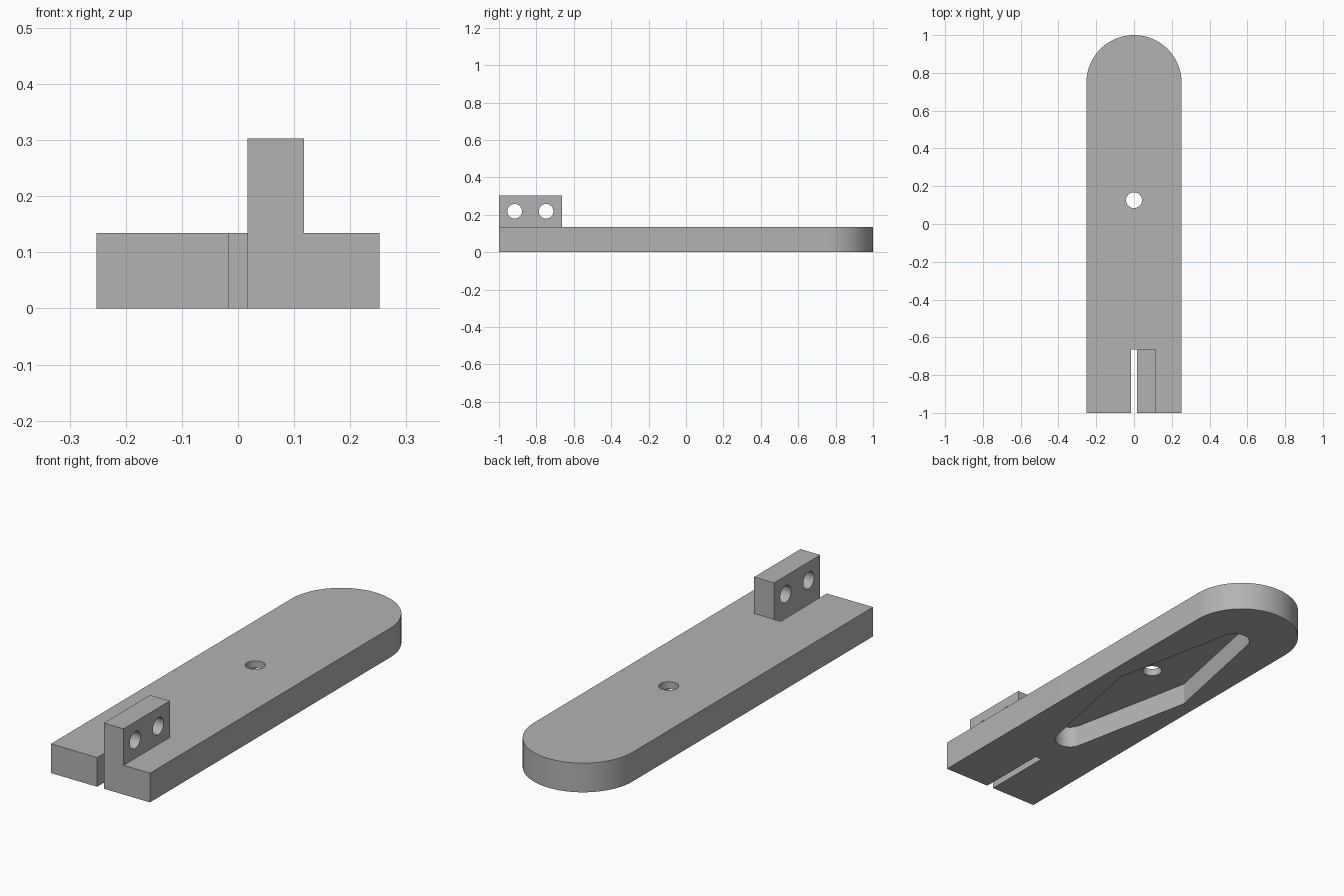
import bpy
import bmesh
from math import pi, cos, sin, atan2, acos, hypot, radians
from mathutils import Matrix

cube = bpy.data.objects.get("Cube")
if cube:
    bpy.data.objects.remove(cube, do_unlink=True)

U = 2 / 119                      # one design unit; the plate is 119 units long
WIDTH, THICK = 30 * U, 8 * U
HALF = WIDTH / 2
SLOT_END = -1 + 20 * U
HOLE_Y = 0.126

grey = bpy.data.materials.new("plain grey")
grey.use_nodes = True
colour = (0.45, 0.45, 0.45, 1)
grey.diffuse_color = colour
grey.node_tree.nodes["Principled BSDF"].inputs["Base Color"].default_value = colour


def add_object(name, bm):
    bmesh.ops.recalc_face_normals(bm, faces=bm.faces)
    mesh = bpy.data.meshes.new(name)
    bm.to_mesh(mesh)
    bm.free()
    mesh.materials.append(grey)
    obj = bpy.data.objects.new(name, mesh)
    bpy.context.collection.objects.link(obj)
    return obj


def prism(name, outline, z0, z1):
    """Extrude a closed xy outline from z0 to z1."""
    bm = bmesh.new()
    face = bm.faces.new([bm.verts.new((x, y, z0)) for x, y in outline])
    top = bmesh.ops.extrude_face_region(bm, geom=[face])["geom"]
    verts = [v for v in top if isinstance(v, bmesh.types.BMVert)]
    bmesh.ops.translate(bm, verts=verts, vec=(0, 0, z1 - z0))
    return add_object(name, bm)


def drill(name, centre, radius, depth, axis="Z"):
    bm = bmesh.new()
    turn = Matrix.Rotation(pi / 2 if axis == "X" else 0, 4, "Y")
    bmesh.ops.create_cone(bm, cap_ends=True, segments=48, radius1=radius,
                          radius2=radius, depth=depth,
                          matrix=Matrix.Translation(centre) @ turn)
    return add_object(name, bm)


def arc(cy, r, a0, a1, steps):
    angles = [a0 + (a1 - a0) * i / steps for i in range(steps + 1)]
    return [(r * cos(a), cy + r * sin(a)) for a in angles]


def combine(target, other, operation):
    """Apply a boolean and discard the helper."""
    mod = target.modifiers.new("boolean", "BOOLEAN")
    mod.operation = operation
    mod.solver = "EXACT"
    mod.object = other
    bpy.context.view_layer.objects.active = target
    bpy.ops.object.modifier_apply(modifier=mod.name)
    bpy.data.objects.remove(other, do_unlink=True)


# Plate with a rounded back end and a slot open at the front
outline = [(U, -1), (HALF, -1)] + arc(1 - HALF, HALF, 0, pi, 48)
outline += [(-HALF, -1), (-U, -1), (-U, SLOT_END), (U, SLOT_END)]
plate = prism("slotted_plate", outline, 0, THICK)

# Upright clamp tab beside the slot
tab = prism("clamp_tab", [(U, -1), (7 * U, -1), (7 * U, SLOT_END), (U, SLOT_END)],
            THICK, 18 * U)
for n in (5, 15):
    hole = drill("tab_hole_cutter", (4 * U, -1 + n * U, 13 * U), 0.039, 12 * U, "X")
    combine(tab, hole, "DIFFERENCE")
combine(plate, tab, "UNION")

# Diamond pocket underneath, with rounded front and back tips
reach, half_w, tip_r = 34 * U, 11 * U, 4 * U
start = acos(tip_r / hypot(reach, half_w)) - atan2(reach, half_w)
tip = arc(reach, tip_r, start, pi - start, 20)
diamond = [(half_w, 0)] + tip + [(-half_w, 0)] + [(-x, -y) for x, y in tip]
pocket = prism("pocket_cutter", [(x, y + HOLE_Y) for x, y in diamond], -0.05, 6 * U)
combine(plate, pocket, "DIFFERENCE")

# Pivot hole through the pocket roof
combine(plate, drill("pivot_cutter", (0, HOLE_Y, THICK), 2.5 * U, 0.2), "DIFFERENCE")

# Smooth the round walls, keep the edges crisp
bpy.ops.object.select_all(action="DESELECT")
plate.select_set(True)
bpy.context.view_layer.objects.active = plate
bpy.ops.object.shade_smooth_by_angle(angle=radians(20))
